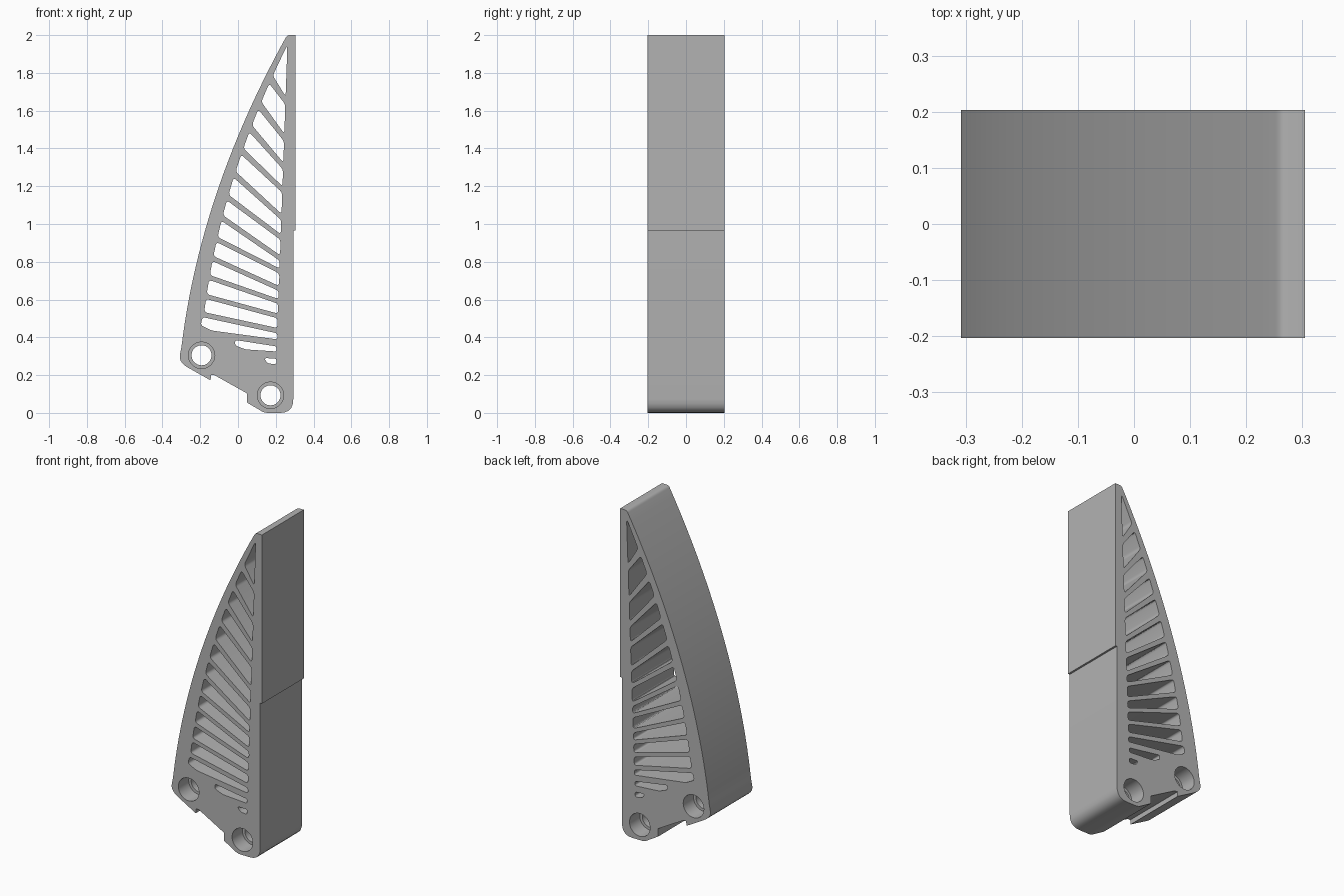
import bpy
import math
from mathutils import Vector

HALF = 0.203      # half depth of the whole part
BASE, TOP = 0.30, 2.0

cube = bpy.data.objects.get("Cube")
if cube:
    bpy.data.objects.remove(cube, do_unlink=True)

grey = bpy.data.materials.new("plain grey")
grey.use_nodes = True
colour = (0.45, 0.45, 0.45, 1)
grey.diffuse_color = colour
grey.node_tree.nodes["Principled BSDF"].inputs["Base Color"].default_value = colour


def curved_wall(z):
    """x of the bowed outer wall at height z."""
    t = (z - BASE) / (TOP - BASE)
    return -0.305 + 0.565 * t - 0.38 * t * (1 - t)


def slot_left(z):
    return curved_wall(z) + 0.095 - 0.045 * (z - 0.5)


def slot_right(z):
    return 0.205 + 0.035 * (z - 0.33)


def rounded(corners, radius, steps=5):
    """Round each corner; radius is one number or one per corner."""
    out, n = [], len(corners)
    for i, c in enumerate(corners):
        r = radius[i] if isinstance(radius, list) else radius
        p = Vector(c)
        if r == 0:
            out.append(p)
            continue
        a, b = Vector(corners[i - 1]) - p, Vector(corners[(i + 1) % n]) - p
        start = p + a.normalized() * min(r, a.length * 0.45)
        end = p + b.normalized() * min(r, b.length * 0.45)
        for k in range(steps + 1):
            t = k / steps
            out.append(start * (1 - t) ** 2 + p * 2 * t * (1 - t) + end * t ** 2)
    return out


def circle(centre, r, n=40):
    return [Vector((centre[0] + r * math.cos(k * math.tau / n),
                    centre[1] + r * math.sin(k * math.tau / n))) for k in range(n)]


def plate(name, loops, half_depth):
    """Fill the first loop, leave the others as holes, extrude along y."""
    curve = bpy.data.curves.new(name + " outline", "CURVE")
    curve.dimensions = "2D"
    curve.fill_mode = "BOTH"
    curve.extrude = half_depth
    for loop in loops:
        spline = curve.splines.new("POLY")
        spline.points.add(len(loop) - 1)
        for point, p in zip(spline.points, loop):
            point.co = (p.x, p.y, 0, 1)
        spline.use_cyclic_u = True
    helper = bpy.data.objects.new(name + " helper", curve)
    bpy.context.collection.objects.link(helper)
    graph = bpy.context.evaluated_depsgraph_get()
    mesh = bpy.data.meshes.new_from_object(helper.evaluated_get(graph))
    bpy.data.objects.remove(helper, do_unlink=True)

    obj = bpy.data.objects.new(name, mesh)
    bpy.context.collection.objects.link(obj)
    obj.rotation_euler.x = math.pi / 2
    mesh.materials.clear()
    mesh.materials.append(grey)
    bpy.ops.object.select_all(action="DESELECT")
    obj.select_set(True)
    bpy.context.view_layer.objects.active = obj
    bpy.ops.object.mode_set(mode="EDIT")
    bpy.ops.mesh.select_all(action="SELECT")
    bpy.ops.mesh.remove_doubles(threshold=0.0002)
    bpy.ops.mesh.normals_make_consistent(inside=False)
    bpy.ops.object.mode_set(mode="OBJECT")
    bpy.ops.object.shade_smooth_by_angle(angle=math.radians(30))
    return obj


# Outer outline: stepped foot, straight back, bowed front wall
foot = [(-0.315, 0.268), (-0.145, 0.172), (-0.143, 0.2), (-0.125, 0.2),
        (0.048, 0.103), (0.047, 0.055), (0.14, 0), (0.293, 0),
        (0.293, TOP), (0.26, TOP)]
foot_radii = [0.06, 0, 0, 0, 0, 0, 0.02, 0.075, 0, 0.015]
arc_count = 28
arc = []
for k in range(1, arc_count):
    z = TOP + (BASE + 0.05 - TOP) * k / (arc_count - 1)
    arc.append((curved_wall(z), z))
outline = rounded(foot + arc, foot_radii + [0] * len(arc))

# Rib centre heights at the bowed wall and at the straight wall
ribs = [(1.955, 1.952), (1.765, 1.654), (1.627, 1.458), (1.505, 1.307),
        (1.384, 1.183), (1.262, 1.037), (1.14, 0.931), (1.032, 0.82),
        (0.918, 0.751), (0.817, 0.659), (0.717, 0.59), (0.616, 0.513),
        (0.521, 0.437)]


def rib_gap(rib):
    slope = (rib[0] - rib[1]) / (slot_right(rib[1]) - slot_left(rib[0]))
    return 0.012 * math.hypot(1, min(slope, 1.5))


slots = []
for upper, lower in zip(ribs, ribs[1:]):
    gu, gl = rib_gap(upper), rib_gap(lower)
    lt, rt = upper[0] - gu, upper[1] - gu
    lb, rb = lower[0] + gl, lower[1] + gl
    slots.append(rounded([(slot_left(lt), lt), (slot_right(rt), rt),
                          (slot_right(rb), rb), (slot_left(lb), lb)], 0.018))

# Short slots near the foot
slots.append(rounded([(-0.187, 0.507), (0.209, 0.421), (0.209, 0.389),
                      (-0.14, 0.436), (-0.198, 0.465)], 0.015))
slots.append(rounded([(-0.015, 0.386), (0.204, 0.352), (0.204, 0.325),
                      (0.04, 0.336), (-0.015, 0.357)], 0.012))
slots.append(rounded([(0.138, 0.29), (0.204, 0.288), (0.204, 0.257),
                      (0.156, 0.262)], 0.015))

# Body with recessed pivot holes
pivots = {"upper_pivot_ring": (-0.193, 0.305), "lower_pivot_ring": (0.172, 0.093)}
plate("ribbed_body", [outline] + slots + [circle(c, 0.07) for c in pivots.values()], HALF)
for name, c in pivots.items():
    plate(name, [circle(c, 0.07), circle(c, 0.053)], HALF - 0.1)

# Grip pad on the upper back
pad = [Vector(p) for p in ((0.288, 0.965), (0.305, 0.965), (0.305, TOP), (0.288, TOP))]
plate("grip_pad", [pad], HALF)
